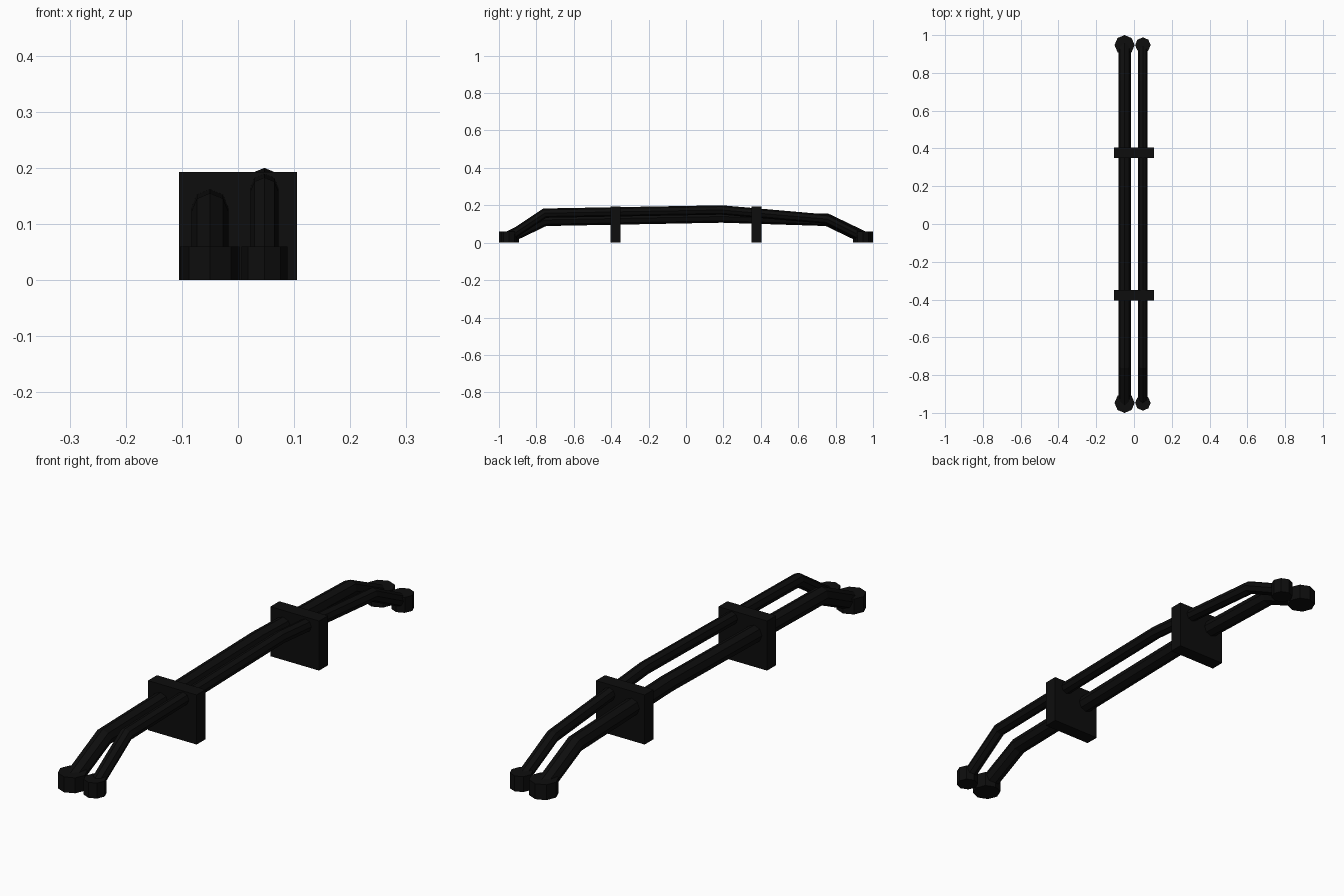
import bpy
import bmesh
import math
from mathutils import Vector

if "Cube" in bpy.data.objects:
    bpy.data.objects.remove(bpy.data.objects["Cube"], do_unlink=True)

BLACK = (0.004, 0.004, 0.004, 1)
black = bpy.data.materials.new("matte black")
black.use_nodes = True
black.diffuse_color = BLACK
black.node_tree.nodes["Principled BSDF"].inputs["Base Color"].default_value = BLACK

SIDES = 8
END_Y = 0.947
CAP_HEIGHT = 0.06


def finish(bm, name):
    bmesh.ops.recalc_face_normals(bm, faces=bm.faces)
    mesh = bpy.data.meshes.new(name)
    bm.to_mesh(mesh)
    bm.free()
    mesh.materials.append(black)
    obj = bpy.data.objects.new(name, mesh)
    bpy.context.collection.objects.link(obj)
    return obj


def pipe(name, x, radius, path):
    """Octagonal tube swept along (y, z) points with mitred bends."""
    points = [Vector((x, y, z)) for y, z in path]
    bm = bmesh.new()
    rings = []
    for i, p in enumerate(points):
        before = (p - points[max(i - 1, 0)]).normalized()
        after = (points[min(i + 1, len(points) - 1)] - p).normalized()
        along = (before + after).normalized()
        bend = along.dot(after if after.length else before)
        up = Vector((1, 0, 0)).cross(along) * (radius / bend)
        side = Vector((radius, 0, 0))
        angles = [math.tau * k / SIDES for k in range(SIDES)]
        rings.append([bm.verts.new(p + side * math.sin(a) + up * math.cos(a)) for a in angles])
    for a, b in zip(rings, rings[1:]):
        for k in range(SIDES):
            n = (k + 1) % SIDES
            bm.faces.new((a[k], a[n], b[n], b[k]))
    bm.faces.new(rings[0])
    bm.faces.new(rings[-1])
    return finish(bm, name)


def end_cap(name, x, y, radius):
    bm = bmesh.new()
    bmesh.ops.create_cone(bm, cap_ends=True, segments=SIDES, radius1=radius,
                          radius2=radius, depth=CAP_HEIGHT)
    finish(bm, name).location = (x, y, CAP_HEIGHT / 2)


def bracket(name, y):
    bm = bmesh.new()
    bmesh.ops.create_cube(bm, size=1)
    bmesh.ops.scale(bm, vec=(0.21, 0.055, 0.193), verts=bm.verts)
    finish(bm, name).location = (0, y, 0.0965)


# Two bent pipes side by side
pipe("thick_pipe", -0.05, 0.033,
     [(-END_Y, 0.03), (-0.755, 0.122), (0.19, 0.14), (0.755, 0.122), (END_Y, 0.03)])
pipe("thin_pipe", 0.047, 0.025,
     [(-END_Y, 0.03), (-0.755, 0.158), (0.19, 0.175), (0.755, 0.126), (END_Y, 0.03)])

# Ground fittings and support plates at both ends
for label, s in (("front", -1), ("back", 1)):
    end_cap(label + "_thick_fitting", -0.05, s * END_Y, 0.053)
    end_cap(label + "_thin_fitting", 0.047, s * END_Y, 0.041)
    bracket(label + "_support_plate", s * 0.377)
